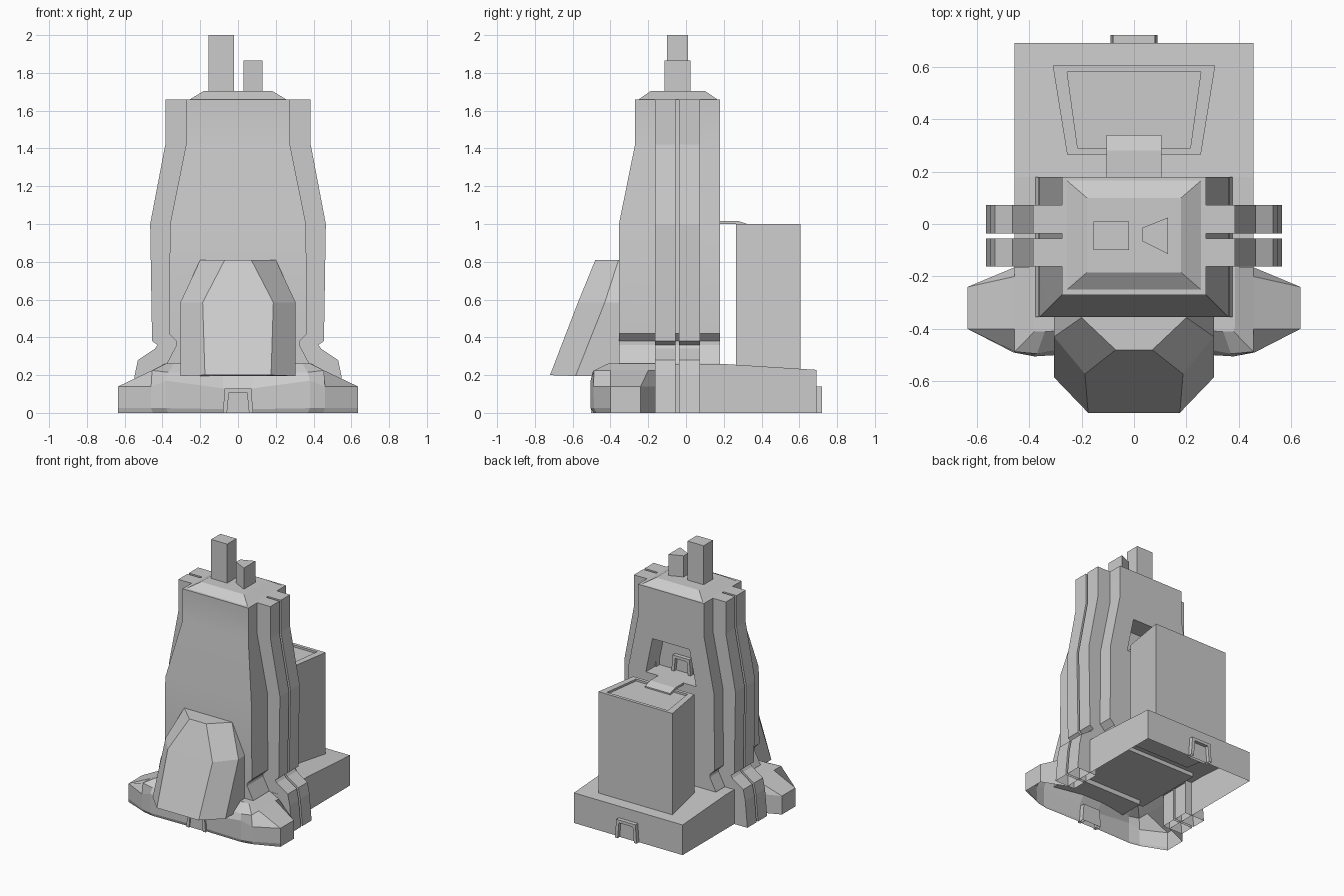
import bpy, bmesh, math

if "Cube" in bpy.data.objects:
    bpy.data.objects.remove(bpy.data.objects["Cube"])


def finish(name, bm):
    mesh = bpy.data.meshes.new(name)
    bm.to_mesh(mesh)
    bm.free()
    ob = bpy.data.objects.new(name, mesh)
    bpy.context.collection.objects.link(ob)
    return ob


def loft(name, rings, open_y=None, open_bottom=True):
    """Skin through rings of equal point count, capped at both ends.
    Faces lying on the ground, or on the plane y = open_y, are left open."""
    bm = bmesh.new()
    vs = [[bm.verts.new(p) for p in r] for r in rings]
    n = len(rings[0])
    for a, b in zip(vs, vs[1:]):
        for i in range(n):
            j = (i + 1) % n
            bm.faces.new((a[i], a[j], b[j], b[i]))
    bm.faces.new(vs[0])
    bm.faces.new(vs[-1])
    bmesh.ops.recalc_face_normals(bm, faces=bm.faces)
    gone = [f for f in bm.faces
            if (open_bottom and all(abs(v.co.z) < 1e-4 for v in f.verts))
            or (open_y is not None and all(abs(v.co.y - open_y) < 1e-4 for v in f.verts))]
    bmesh.ops.delete(bm, geom=gone, context='FACES_ONLY')
    return finish(name, bm)


def sym(half):
    """Mirror a half ring (front to back, +x) into a full ring."""
    return half + [(-x, y, z) for x, y, z in reversed(half)]


def rect(hw, y0, y1, z):
    return sym([(hw, y0, z), (hw, y1, z)])


# main tower with a waist near the foot and a tapered upper front
tower = loft("tower_body", [rect(hw, yf, 0.18, z) for z, hw, yf in (
    (.23, .378, -.355), (.265, .375, -.355), (.36, .325, -.355), (.38, .325, -.355),
    (.42, .365, -.355), (1.0, .36, -.355), (1.42, .275, -.27), (1.66, .275, -.27))])

# doorway alcove cut in the rear of the tower, above the bridge
cutter = loft("alcove_cutter", [rect(.21, .03, .3, 1.014), rect(.155, .03, .3, 1.28)])
cutter.hide_render = True
cutter.display_type = 'WIRE'
cut = tower.modifiers.new("alcove", 'BOOLEAN')
cut.operation = 'DIFFERENCE'
cut.solver = 'EXACT'
cut.object = cutter
bpy.context.view_layer.objects.active = tower
tower.select_set(True)
bpy.ops.object.modifier_apply(modifier="alcove")
bpy.ops.object.shade_smooth_by_angle(angle=math.radians(16))
bpy.data.objects.remove(cutter)

# pairs of vertical ribs on both sides
RIB = [(.2, .24), (.4, .24), (.4, 0), (.565, 0), (.547, .2), (.53, .28), (.44, .34),
       (.426, .36), (.455, .38), (.465, 1.0), (.385, 1.42), (.385, 1.66), (.2, 1.66)]
for side, s in (("right", 1), ("left", -1)):
    for part, y0, y1 in (("front", -.163, -.055), ("rear", -.037, .073)):
        loft(f"{side}_{part}_rib",
             [[(s * x, y, z) for x, z in RIB] for y in (y0, y1)])

# roof cap and two chimneys
loft("roof_cap", [rect(.255, -.25, .165, 1.66), rect(.18, -.185, .10, 1.705)])
STACKS = {
    "tall_chimney": (2.0, [(-.155, -.10), (-.02, -.10), (-.02, .01), (-.155, .01)]),
    "short_chimney": (1.865, [(.03, -.065), (.13, -.115), (.13, .025), (.03, -.015)]),
}
for name, (top, plan) in STACKS.items():
    loft(name, [[(x, y, z) for x, y in plan] for z in (1.69, top)])

# faceted front bulge
loft("front_bulge", [
    sym([(.175, -.72, .2), (.305, -.585, .195), (.305, -.3, .195)]),
    sym([(.187, -.572, .585), (.305, -.43, .585), (.305, -.3, .585)]),
    sym([(.07, -.48, .81), (.2, -.357, .81), (.2, -.3, .81)])])

# faceted front base with side wings
TIP = [(.635, -.40), (.635, -.24), (.455, -.165)]


def tip(z):
    return [(x, y, z) for x, y in TIP]


loft("front_base", [sym(h) for h in (
    [(.08, -.485, 0), (.37, -.49, 0), (.45, -.475, 0)] + tip(0),
    [(.08, -.487, .02), (.38, -.505, .025), (.46, -.487, .025)] + tip(.025),
    [(.08, -.487, .13), (.38, -.505, .17), (.46, -.49, .14)] + tip(.14),
    [(.08, -.44, .205), (.37, -.495, .215), (.455, -.487, .225),
     (.455, -.40, .225), (.455, -.20, .225), (.455, -.165, .225)],
    [(.05, -.40, .262), (.34, -.41, .262), (.38, -.41, .262),
     (.385, -.39, .262), (.385, -.20, .262), (.385, -.165, .262)])], open_y=-.165)

# rear platform, open underneath
SLAB = [(-.165, 0), (.69, 0), (.69, .228), (.18, .26), (-.165, .26)]
loft("rear_platform", [[(x, y, z) for y, z in SLAB] for x in (-.455, .455)], open_y=-.165)

# rear block with a shallow sunken roof
OUT, INN = ((.255, .265), (.31, .605)), ((.215, .29), (.255, .58))
loft("rear_block", [sym([(x, y, z) for x, y in plan]) for plan, z in (
    (OUT, .22), (OUT, 1.0), (INN, 1.0), (INN, .985))])

# bridge from the alcove to the block
BRIDGE = [(.17, 1.0), (.27, 1.0), (.32, .984), (.34, .984), (.34, .995), (.28, 1.015), (.17, 1.015)]
loft("bridge", [[(x, y, z) for y, z in BRIDGE] for x in (-.105, .105)])


# door frames: front base, rear platform, tower alcove
def door(name, y0, y1, z0, w, h, inner):
    t = .022
    frame = [(-w, 0), (-w + .01, h), (w - .01, h), (w, 0),
             (w - t, 0), (w - t - .01, h - t), (-w + t + .01, h - t), (-w + t, 0)]
    loft(name + "_frame", [[(x, y, z0 + z) for x, z in frame] for y in (y0, y1)])
    panel = [(-w + t, 0), (-w + t, h - t), (w - t, h - t), (w - t, 0)]
    loft(name + "_panel", [[(x, y, z0 + z) for x, z in panel] for y in inner])


door("front_door", -.503, -.45, 0, .08, .13, (-.492, -.45))
door("rear_door", .67, .72, 0, .09, .14, (.67, .695))
door("alcove_door", .02, .06, 1.014, .08, .12, (.02, .035))
